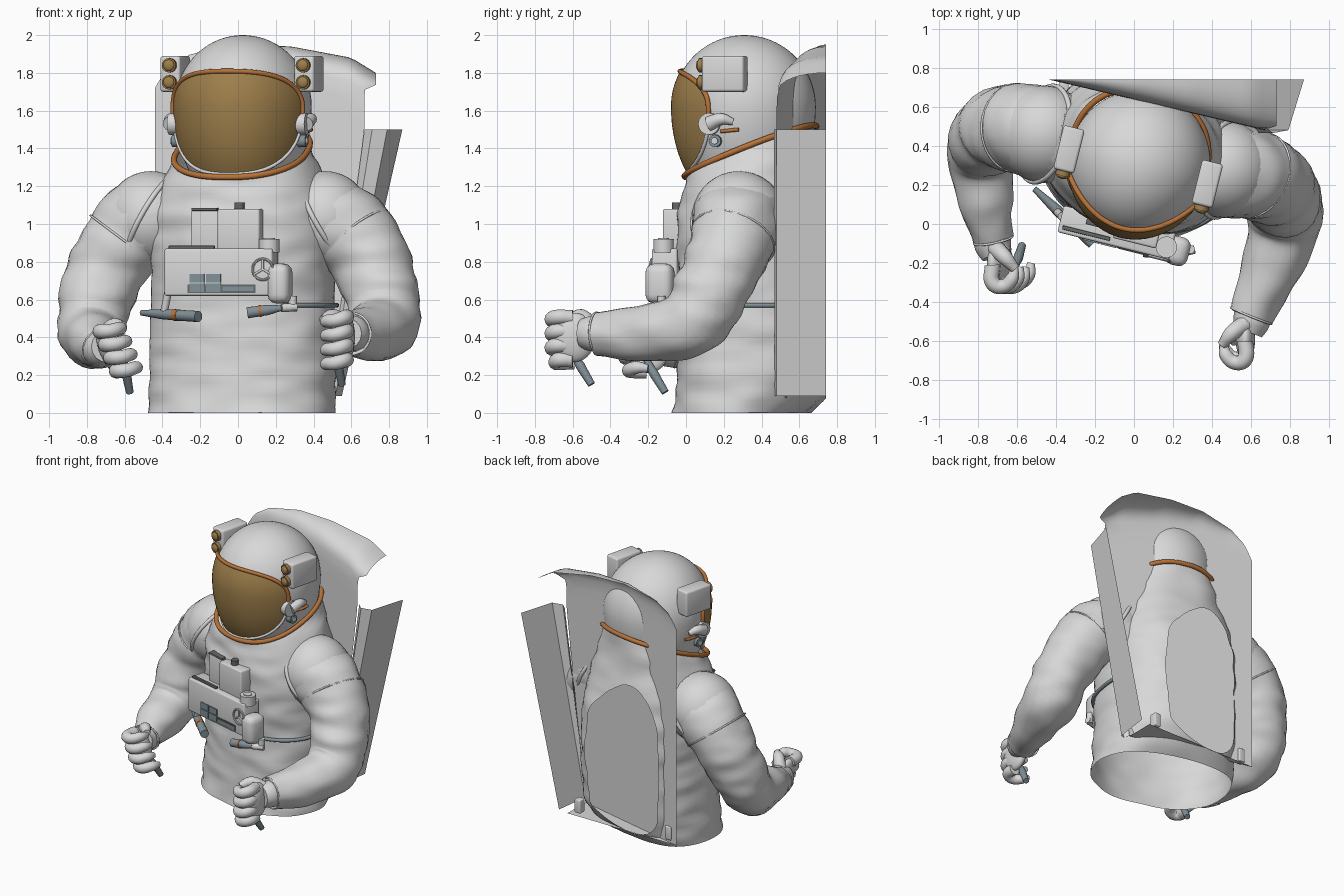
import bpy, bmesh
from math import sin, cos, pi, radians, copysign
from mathutils import Matrix, Vector, noise

if "Cube" in bpy.data.objects:
    bpy.data.objects.remove(bpy.data.objects["Cube"])


def material(name, *rgb):
    m = bpy.data.materials.new(name)
    m.use_nodes = True
    m.diffuse_color = (*rgb, 1)
    m.node_tree.nodes["Principled BSDF"].inputs["Base Color"].default_value = (*rgb, 1)
    return m


WHITE = material("suit white", .68, .69, .68)
GOLD = material("visor gold", .34, .21, .07)
ORANGE = material("seal orange", .48, .17, .04)
STEEL = material("blue grey", .22, .28, .31)
DARK = material("dark grey", .13, .14, .14)

WALL = .74                                   # the back is cut flat here
I = Matrix()
BODY = Matrix.Translation((.02, .33, 0)) @ Matrix.Rotation(radians(-14), 4, 'Z')


def add(name, src, mat, M=I, crease=0, angle=40):
    """Link a mesh or bmesh, with cloth creases, flat cut back and smooth shading."""
    me = src
    if isinstance(src, bmesh.types.BMesh):
        me = bpy.data.meshes.new(name)
        src.to_mesh(me)
        src.free()
    me.transform(M)
    if M.determinant() < 0:
        me.flip_normals()
    for v in me.vertices:
        if crease:
            p = Vector((v.co.x * 5, v.co.y * 5, v.co.z * 12))
            v.co += v.normal * noise.noise(p) * crease
        v.co.y = min(v.co.y, WALL)
        v.co.z = max(v.co.z, 0)
    me.materials.clear()
    me.materials.append(mat)
    me.shade_smooth()
    me.set_sharp_from_angle(angle=radians(angle))
    ob = bpy.data.objects.new(name, me)
    bpy.context.collection.objects.link(ob)


def tube(name, pts, radii, mat, M=I, crease=0, cyclic=False, sides=5, steps=8):
    """Round tube along a smooth path with a radius at each point."""
    cu = bpy.data.curves.new(name, 'CURVE')
    cu.dimensions = '3D'
    cu.bevel_depth, cu.bevel_resolution = 1, sides
    cu.resolution_u, cu.use_fill_caps = steps, True
    sp = cu.splines.new('BEZIER')
    sp.bezier_points.add(len(pts) - 1)
    sp.use_cyclic_u = cyclic
    if not isinstance(radii, (list, tuple)):
        radii = [radii] * len(pts)
    for bp, p, r in zip(sp.bezier_points, pts, radii):
        bp.co, bp.radius = p, r
        bp.handle_left_type = bp.handle_right_type = 'AUTO'
    tmp = bpy.data.objects.new(name, cu)
    bpy.context.collection.objects.link(tmp)
    me = bpy.data.meshes.new_from_object(tmp.evaluated_get(bpy.context.evaluated_depsgraph_get()))
    bpy.data.objects.remove(tmp)
    add(name, me, mat, M, crease)


def box(name, lo, hi, mat, M=I, bevel=.012):
    bm = bmesh.new()
    lo, hi = Vector(lo), Vector(hi)
    bmesh.ops.create_cube(bm, size=1, matrix=Matrix.Translation((lo + hi) / 2) @ Matrix.Diagonal((*(hi - lo), 1)))
    if bevel:
        bmesh.ops.bevel(bm, geom=bm.edges[:], offset=bevel, segments=3, affect='EDGES', profile=.5)
    add(name, bm, mat, M)


def ball(name, c, size, mat, M=I):
    bm = bmesh.new()
    bmesh.ops.create_uvsphere(bm, u_segments=28, v_segments=18, radius=1,
                              matrix=Matrix.Translation(c) @ Matrix.Diagonal((*size, 1)))
    add(name, bm, mat, M)


def rod(name, a, b, r, mat, M=I):
    tube(name, [a, b], r, mat, M, sides=6, steps=1)


def ring(name, centre, normal, radius, thick):
    turn = Matrix.Translation(centre) @ normal.to_track_quat('Z', 'Y').to_matrix().to_4x4()
    tube(name, [(radius * cos(k * pi / 8), radius * sin(k * pi / 8), 0) for k in range(16)],
         thick, WHITE, turn, cyclic=True, sides=3, steps=4)


def skin(bm, rows, loop):
    """Join rows of points into quads."""
    vs = [[bm.verts.new(p) for p in row] for row in rows]
    n = len(rows[0])
    for a, b in zip(vs, vs[1:]):
        for i in range(n if loop else n - 1):
            j = (i + 1) % n
            bm.faces.new((a[i], a[j], b[j], b[i]))
    return vs


def lerp(table, t):
    for a, b in zip(table, table[1:]):
        if t <= b[0]:
            k = max(0, (t - a[0]) / (b[0] - a[0]))
            return [p + (q - p) * k for p, q in zip(a[1:], b[1:])]
    return table[-1][1:]


# Torso: height, half width, front depth, back depth, tilt towards the neck
SHAPE = [(0, .5, .39, .31, 0), (.08, .495, .37, .4, 0), (.2, .49, .36, .48, 0), (.6, .48, .34, .51, 0),
         (.9, .48, .37, .49, .02), (1.1, .465, .36, .41, .12), (1.25, .42, .34, .36, .28), (1.38, .35, .325, .35, .4)]


def torso_point(z, a, grow=0):
    w, f, b, tilt = lerp(SHAPE, z)
    x = (w + grow) * copysign(abs(cos(a)) ** .88, cos(a))
    y = ((b if sin(a) > 0 else f) + grow) * copysign(abs(sin(a)) ** .88, sin(a))
    return x, y, z + tilt * y


# The torso is an open shell, cut off at the back
bm = bmesh.new()
skin(bm, [[BODY @ Vector(torso_point(1.38 * k / 44, 2 * pi * i / 72)) for i in range(72)] for k in range(45)], True)
bmesh.ops.bisect_plane(bm, geom=bm.verts[:] + bm.edges[:] + bm.faces[:], plane_co=(0, WALL, 0),
                       plane_no=(0, 1, 0), clear_outer=True)
bm.normal_update()
add("torso", bm, WHITE, crease=.014)
tube("neck_seal", [torso_point(1.38, pi * i / 12, .005) for i in range(24)], .016, ORANGE, BODY, cyclic=True)
tube("waist_strap", [torso_point(.57, radians(a), .012) for a in range(-55, 36, 10)], .013, STEEL, BODY)

# Helmet: a dome, narrower at the face and stretched below its middle
HEAD = BODY @ Matrix.Translation((.01, -.02, 1.62))


def head_point(az, el, r):
    z = sin(el) * r
    narrow = .96 - .06 * max(0, cos(az))
    return Vector((r * cos(el) * sin(az) * narrow, -r * cos(el) * cos(az), z if z > 0 else z * 1.45))


bm = bmesh.new()
rows = skin(bm, [[head_point(2 * pi * i / 56, radians(el), .38) for i in range(56)] for el in range(-60, 90, 4)], True)
bm.faces.new(rows[-1])
bmesh.ops.recalc_face_normals(bm, faces=bm.faces[:])
add("helmet", bm, WHITE, HEAD)


def visor_edge(t, k=1):
    s, c = sin(t), cos(t)
    az = 74 * copysign(abs(c) ** .8, c) * k
    el = -2 + (31 if s > 0 else 37) * copysign(abs(s) ** .85, s) * k
    return head_point(radians(az), radians(el), .39)


bm = bmesh.new()
rows = skin(bm, [[visor_edge(2 * pi * i / 64, k / 14) for i in range(64)] for k in range(1, 15)], True)
bm.faces.new(rows[0])
bmesh.ops.recalc_face_normals(bm, faces=bm.faces[:])
add("visor", bm, GOLD, HEAD)
tube("visor_rim", [visor_edge(radians(a)) for a in range(-10, 191, 10)], .013, ORANGE, HEAD, steps=4)
tube("visor_lower_rim", [visor_edge(radians(a)) for a in range(190, 351, 10)], .01, WHITE, HEAD, steps=4)

# Helmet lamps, pivots and latches on both sides
for side, s in (("left", 1), ("right", -1)):
    x = .365 * s
    box(side + "_lamp_housing", (x - .055, -.13, .08), (x + .055, .1, .27), WHITE, HEAD, .015)
    for z in (.13, .22):
        rod(side + "_lamp", (x, -.155, z), (x, -.12, z), .038, GOLD, HEAD)
        ball(side + "_lens", (x, -.155, z), (.03, .015, .03), GOLD, HEAD)
    rod(side + "_visor_pivot", (.3 * s, -.1, -.09), (.375 * s, -.1, -.09), .058, WHITE, HEAD)
    tube(side + "_visor_lever", [(.37 * s, -.1, -.09), (.38 * s, -.03, -.065), (.365 * s, .03, -.08)],
         [.04, .032, .018], WHITE, HEAD)
    tube(side + "_hinge_seal", [(.352 * s, -.04, -.13), (.362 * s, .01, -.125), (.36 * s, .06, -.12)], .01, ORANGE, HEAD)
    rod(side + "_latch", (.29 * s, -.07, -.18), (.365 * s, -.07, -.18), .033, STEEL, HEAD)
    rod(side + "_latch_cap", (.29 * s, -.07, -.18), (.373 * s, -.07, -.18), .018, WHITE, HEAD)

# Arms with seams, cuffs and gloves
ARMS = {
    "left": ([(.35, .32, 1.05), (.46, .28, 1.03), (.62, .25, .92), (.75, .15, .68), (.77, .03, .49),
              (.71, -.2, .43), (.6, -.47, .42)], [.22, .24, .225, .2, .19, .155, .11]),
    "right": ([(-.34, .44, 1.05), (-.46, .46, 1.03), (-.6, .49, .91), (-.73, .46, .67), (-.775, .35, .45),
               (-.76, .12, .38), (-.72, -.08, .34)], [.22, .24, .225, .2, .18, .145, .1])}
for side, (path, radii) in ARMS.items():
    s = 1 if side == "left" else -1
    tube(side + "_arm", path, radii, WHITE, crease=.018, sides=10, steps=12)
    ball(side + "_shoulder", path[1], (.245, .25, .25), WHITE)
    ring(side + "_shoulder_seam", path[1], BODY.to_3x3() @ Vector((s, 0, .55)), .25, .014)
    for i in (2, 6):
        ring(side + "_sleeve_seam", path[i], Vector(path[min(i + 1, 6)]) - Vector(path[i - 1]), radii[i], .006)
    hand = Matrix.Translation(path[-1]) @ Matrix.Rotation(radians(0 if s > 0 else -22), 4, 'Y') @ Matrix.Diagonal((s, 1, 1, 1))
    tube(side + "_glove_cuff", [(.02, .06, 0), (0, -.03, 0), (-.02, -.08, 0)], [.1, .095, .08], WHITE, hand)
    ball(side + "_palm", (-.03, -.12, -.02), (.05, .11, .13), WHITE, hand)
    for k in range(4):
        z = .085 - .075 * k
        y = .02 * (k == 3)
        tube(side + "_finger", [(-.03, -.13, z), (-.035, -.225 + y, z), (-.08, -.24 + y, z - .015),
                                (-.13, -.2 + y, z - .02), (-.14, -.14 + y, z - .03)],
             [.04, .04, .037, .034, .02], WHITE, hand)
    tube(side + "_thumb", [(-.03, -.04, .05), (-.1, -.09, .09), (-.15, -.15, .07)], [.045, .04, .025], WHITE, hand)
    tube(side + "_glove_tether", [(-.09, -.14, -.08), (-.07, -.09, -.17), (-.05, -.03, -.27)],
         [.015, .025, .02], STEEL, hand)

# Chest control unit
box("control_box", (-.31, -.46, .62), (.28, -.32, .87), WHITE, BODY)
box("control_box_top", (-.29, -.44, .868), (-.04, -.42, .885), DARK, BODY, .003)
box("upper_case", (-.03, -.42, .86), (.2, -.32, 1.08), WHITE, BODY)
box("upper_case_side", (-.18, -.38, .86), (-.02, -.3, 1.07), WHITE, BODY, .004)
box("upper_case_side_lid", (-.18, -.385, 1.07), (-.04, -.3, 1.085), DARK, BODY, .003)
rod("upper_knob", (.08, -.37, 1.06), (.08, -.37, 1.115), .026, DARK, BODY)
rod("round_port", (.25, -.4, .85), (.25, -.4, .92), .055, WHITE, BODY)
rod("round_port_cap", (.25, -.4, .9), (.25, -.4, .925), .03, WHITE, BODY)
box("side_pouch", (.25, -.48, .58), (.37, -.33, .79), WHITE, BODY, .045)
box("switch_panel", (-.18, -.464, .635), (.19, -.458, .68), DARK, BODY, 0)
for i in range(2):
    for j in range(2):
        box("switch_window", (-.17 + i * .09, -.467, .64 + j * .05), (-.09 + i * .09, -.459, .685 + j * .05), STEEL, BODY, 0)
box("switch_strip", (.01, -.467, .645), (.18, -.459, .67), STEEL, BODY, 0)
tube("dial", [(.23 + .055 * cos(k * pi / 6), -.465, .76 + .055 * sin(k * pi / 6)) for k in range(12)],
     .007, WHITE, BODY, cyclic=True, sides=2, steps=3)
for k in range(3):
    a = pi / 2 + 2 * pi * k / 3
    rod("dial_spoke", (.23, -.464, .76), (.23 + .05 * cos(a), -.464, .76 + .05 * sin(a)), .006, WHITE, BODY)

# Handles hanging below the control unit
for side, a, b in (("right", (-.51, .18, .53), (-.21, -.1, .51)), ("left", (.23, -.15, .555), (.05, -.14, .53))):
    a, b = Vector(a), Vector(b)
    tube(side + "_handle", [a, a.lerp(b, .4), b], [.015, .028, .03], STEEL)
    rod(side + "_handle_band", a.lerp(b, .58), a.lerp(b, .66), .031, ORANGE)
rod("left_hanger", (.29, -.13, .62), (.29, -.13, .54), .022, WHITE)
rod("left_hanger_arm", (.31, -.13, .56), (.23, -.15, .555), .022, WHITE)
rod("right_hanger", (-.37, .04, .64), (-.39, .06, .54), .02, WHITE)

# Backpack shell: a slanted sheet with a rounded cowl and a bottom shelf
TOP = [(-.44, 1.72), (-.38, 1.82), (-.25, 1.9), (0, 1.95), (.28, 1.94), (.6, 1.88), (.73, 1.8)]
SIDE = [(.08, .48), (1.5, .67), (1.71, .67), (1.73, .73), (2, .73)]
bm = bmesh.new()
rows = []
for i in range(33):
    u = i / 32
    top = lerp(TOP, -.44 + 1.17 * u)[0]
    col = []
    for k in range(-1, 28):
        a = max(0, k - 18) / 9 * pi / 2
        z = .08 + (top - .28) * max(0, min(k, 18)) / 18 + .2 * sin(a) ** .55
        x = -.44 + (lerp(SIDE, z)[0] + .44) * u
        y = WALL - .235 * (x + .44)
        col.append((x, WALL if k < 0 else y + (WALL - y) * (1 - cos(a)), z))
    rows.append(col)
skin(bm, rows, False)
add("backpack_shell", bm, WHITE, angle=50)

# Side channel of the backpack, leaning outwards
bm = bmesh.new()
foot = [(.47, .52), (.485, .47), (.515, .48), (.55, WALL)]
head = [(.67, .5), (.71, .465), (.79, .48), (.87, WALL)]
skin(bm, [[(x, y, .09) for x, y in foot], [(x, y, 1.5) for x, y in head]], False)
add("backpack_channel", bm, WHITE, angle=20)
for x in (.4, -.36):
    box("backpack_clip", (x - .025, .68, .1), (x + .025, .735, .2), WHITE, bevel=.006)
